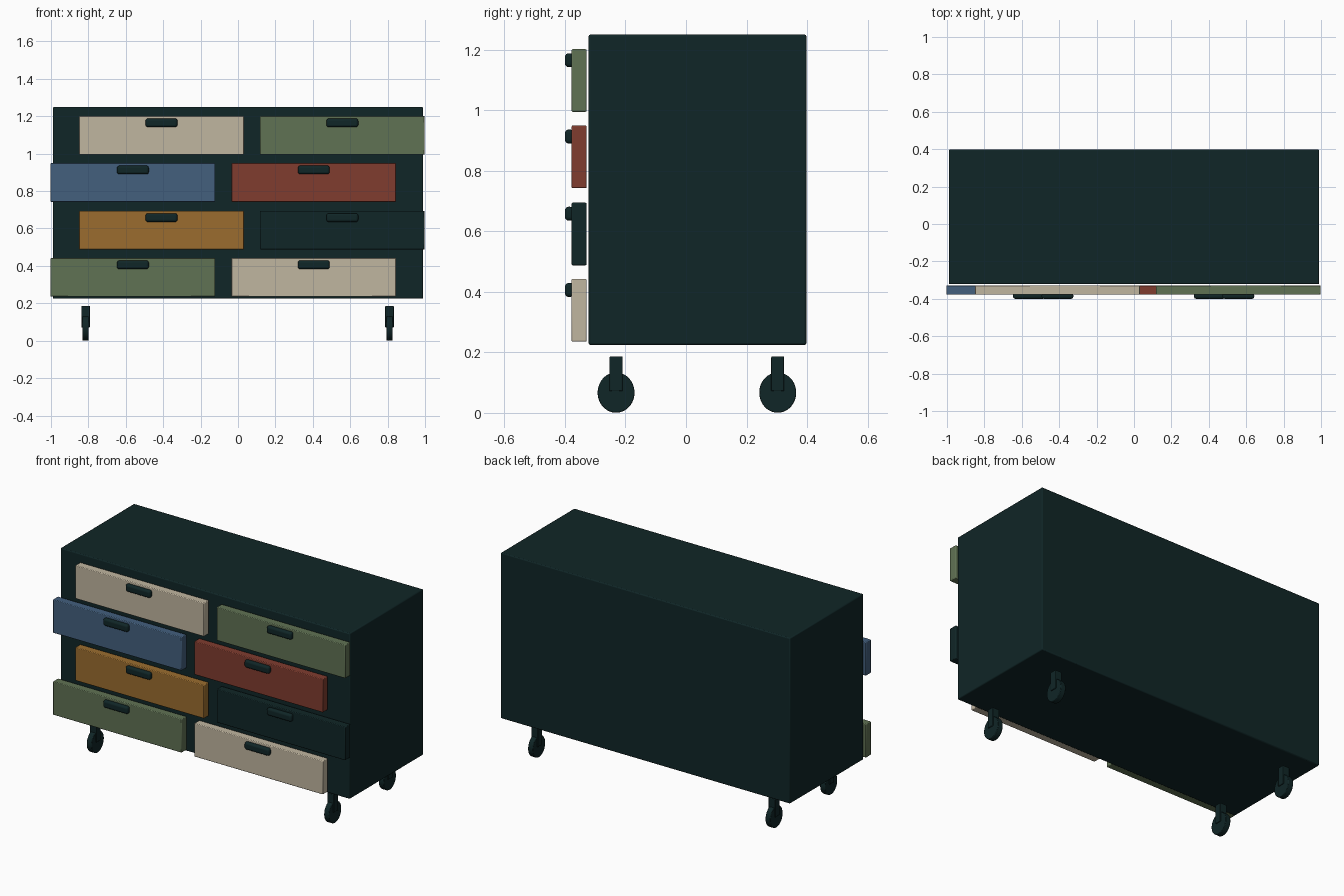
import bpy
import math

cube = bpy.data.objects.get("Cube")
if cube:
    bpy.data.objects.remove(cube, do_unlink=True)


def make_material(name, r, g, b):
    mat = bpy.data.materials.new(name)
    mat.use_nodes = True
    mat.diffuse_color = (r, g, b, 1)
    bsdf = next(n for n in mat.node_tree.nodes if n.type == 'BSDF_PRINCIPLED')
    bsdf.inputs["Base Color"].default_value = (r, g, b, 1)
    bsdf.inputs["Roughness"].default_value = 0.6
    return mat


dark = make_material("dark teal", 0.005, 0.019, 0.02)
cream = make_material("cream", 0.53, 0.465, 0.35)
green = make_material("sage green", 0.118, 0.168, 0.088)
blue = make_material("slate blue", 0.056, 0.116, 0.207)
red = make_material("brick red", 0.215, 0.045, 0.028)
ochre = make_material("ochre", 0.325, 0.152, 0.028)


def finish(obj, name, mat, bevel=0.0, segments=2):
    obj.name = name
    obj.data.materials.append(mat)
    bpy.ops.object.transform_apply(location=False, rotation=True, scale=True)
    if bevel:
        mod = obj.modifiers.new("Rounded edges", 'BEVEL')
        mod.width = bevel
        mod.segments = segments
    bpy.ops.object.shade_smooth_by_angle(angle=math.radians(35))
    return obj


def box(name, center, size, mat, bevel=0.0, segments=2):
    bpy.ops.mesh.primitive_cube_add(size=1, location=center)
    obj = bpy.context.object
    obj.scale = size
    return finish(obj, name, mat, bevel, segments)


# Cabinet body
box("cabinet_body", (0, 0.038, 0.737), (1.98, 0.72, 1.025), dark, 0.006)

# Staggered drawer fronts, top row first, each with its pull
rows = [("top", 1.098, cream, green), ("upper", 0.846, blue, red),
        ("lower", 0.591, ochre, dark), ("bottom", 0.339, green, cream)]
for i, (row, z, right_mat, left_mat) in enumerate(rows):
    shift = -0.153 * (i % 2)
    for side, x, mat in (("right", -0.409, right_mat), ("left", 0.558, left_mat)):
        x += shift
        box(f"{row}_{side}_drawer", (x, -0.353, z), (0.88, 0.05, 0.207), mat, 0.004)
        box(f"{row}_{side}_handle", (x, -0.385, z + 0.067), (0.17, 0.03, 0.046), dark, 0.0125, 4)

# Casters: a fork block around a slightly oval wheel
for side, x in (("right", -0.815), ("left", 0.81)):
    for end, y in (("front", -0.231), ("back", 0.303)):
        box(f"{end}_{side}_fork", (x, y, 0.129), (0.046, 0.043, 0.115), dark, 0.003)
        bpy.ops.mesh.primitive_cylinder_add(vertices=48, radius=0.061, depth=0.034,
                                            location=(x, y, 0.067),
                                            rotation=(0, math.pi / 2, 0))
        wheel = bpy.context.object
        wheel.scale = (1.09, 1, 1)
        finish(wheel, f"{end}_{side}_wheel", dark, 0.003)
